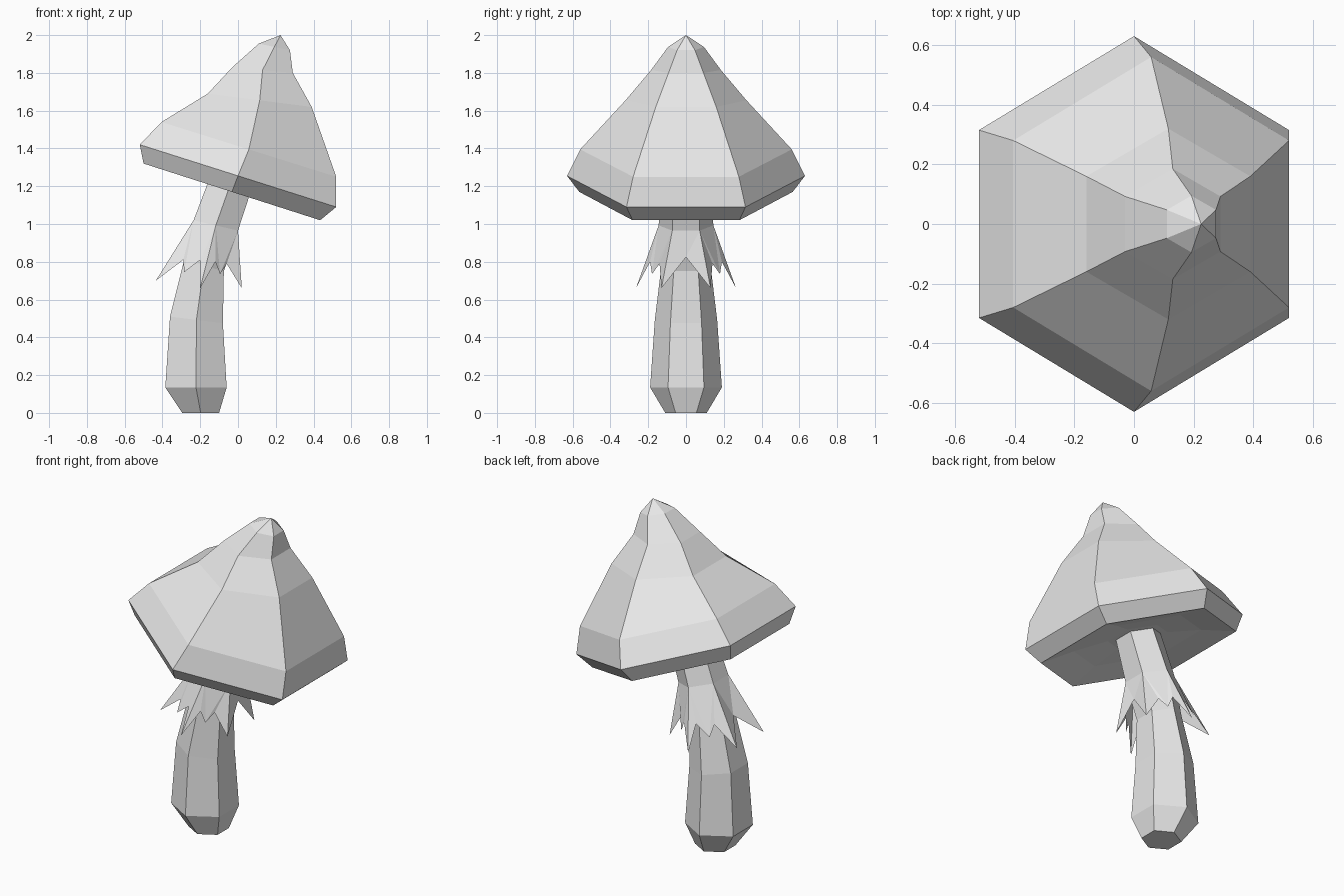
import bpy
import bmesh

cube = bpy.data.objects.get("Cube")
if cube:
    bpy.data.objects.remove(cube, do_unlink=True)

pale = bpy.data.materials.new("pale_grey")
pale.use_nodes = True
pale.diffuse_color = (0.8, 0.8, 0.8, 1)
pale.node_tree.nodes["Principled BSDF"].inputs["Base Color"].default_value = (0.8, 0.8, 0.8, 1)


def hexagon(xl, zl, xr, zr, ry):
    """Tilted six-sided ring, with corners at front and back."""
    xm, zm, h = (xl + xr) / 2, (zl + zr) / 2, ry / 2
    return [(xr, -h, zr), (xr, h, zr), (xm, ry, zm),
            (xl, h, zl), (xl, -h, zl), (xm, -ry, zm)]


def finish(bm, name):
    mesh = bpy.data.meshes.new(name)
    bmesh.ops.recalc_face_normals(bm, faces=bm.faces)
    bm.to_mesh(mesh)
    bm.free()
    mesh.materials.append(pale)
    obj = bpy.data.objects.new(name, mesh)
    bpy.context.collection.objects.link(obj)
    return obj


def loft(name, rings, apex=None):
    """Skin a stack of hexagons, closing it with flat ends or a point."""
    bm = bmesh.new()
    loops = [[bm.verts.new(p) for p in hexagon(*r)] for r in rings]
    for a, b in zip(loops, loops[1:]):
        for i in range(6):
            j = (i + 1) % 6
            bm.faces.new((a[i], a[j], b[j], b[i]))
    bm.faces.new(loops[0])
    if apex:
        tip = bm.verts.new(apex)
        for i in range(6):
            bm.faces.new((loops[-1][i], loops[-1][(i + 1) % 6], tip))
    else:
        bm.faces.new(loops[-1])
    return finish(bm, name)


# Cap: recessed underside, bevelled rim, then the bent cone
loft("cap", [
    (-0.17, 1.28, 0.12, 1.19, 0.17),
    (-0.33, 1.31, 0.28, 1.11, 0.37),
    (-0.50, 1.32, 0.435, 1.02, 0.565),
    (-0.52, 1.42, 0.52, 1.09, 0.63),
    (-0.405, 1.54, 0.52, 1.25, 0.56),
    (-0.16, 1.69, 0.39, 1.62, 0.32),
    (-0.03, 1.83, 0.29, 1.80, 0.185),
    (0.11, 1.955, 0.275, 1.92, 0.095),
], apex=(0.225, 0, 2.0))

# Stem: narrow foot, swollen base, leaning neck
collar = (-0.235, 1.02, 0.0, 0.965, 0.145)
loft("stem", [
    (-0.295, 0, -0.10, 0, 0.11),
    (-0.385, 0.135, -0.06, 0.135, 0.19),
    (-0.36, 0.51, -0.08, 0.475, 0.165),
    (-0.285, 0.81, -0.075, 0.75, 0.13),
    collar,
    (-0.14, 1.27, 0.08, 1.21, 0.125),
])

# Skirt: thin ragged sheet hanging from the collar
right_tip = (0.02, 0.13, 0.66)
side_tip = (-0.20, 0.265, 0.66)
left_tip = (-0.435, 0.13, 0.70)
teeth = [
    [(0.0, 0, 0.825)],
    [(-0.06, 0.14, 0.79), (-0.095, 0.18, 0.735), (-0.12, 0.19, 0.80)],
    [(-0.20, 0.19, 0.81), (-0.285, 0.18, 0.745), (-0.29, 0.14, 0.81)],
    [(-0.32, 0, 0.82)],
]


def flip(p):
    return (p[0], -p[1], p[2])


tips = [flip(right_tip), right_tip, side_tip, left_tip, flip(left_tip), flip(side_tip)]
teeth += [[flip(p) for p in reversed(teeth[k])] for k in (2, 1)]

bm = bmesh.new()
top = [bm.verts.new(p) for p in hexagon(*collar)]
low = [bm.verts.new(p) for p in tips]
for i in range(6):
    j = (i + 1) % 6
    edge = [low[i]] + [bm.verts.new(p) for p in teeth[i]] + [low[j]]
    mid = len(edge) // 2
    for k in range(len(edge) - 1):
        corner = top[i] if k < mid else top[j]
        bm.faces.new((corner, edge[k], edge[k + 1]))
    bm.faces.new((top[i], edge[mid], top[j]))
finish(bm, "skirt")
